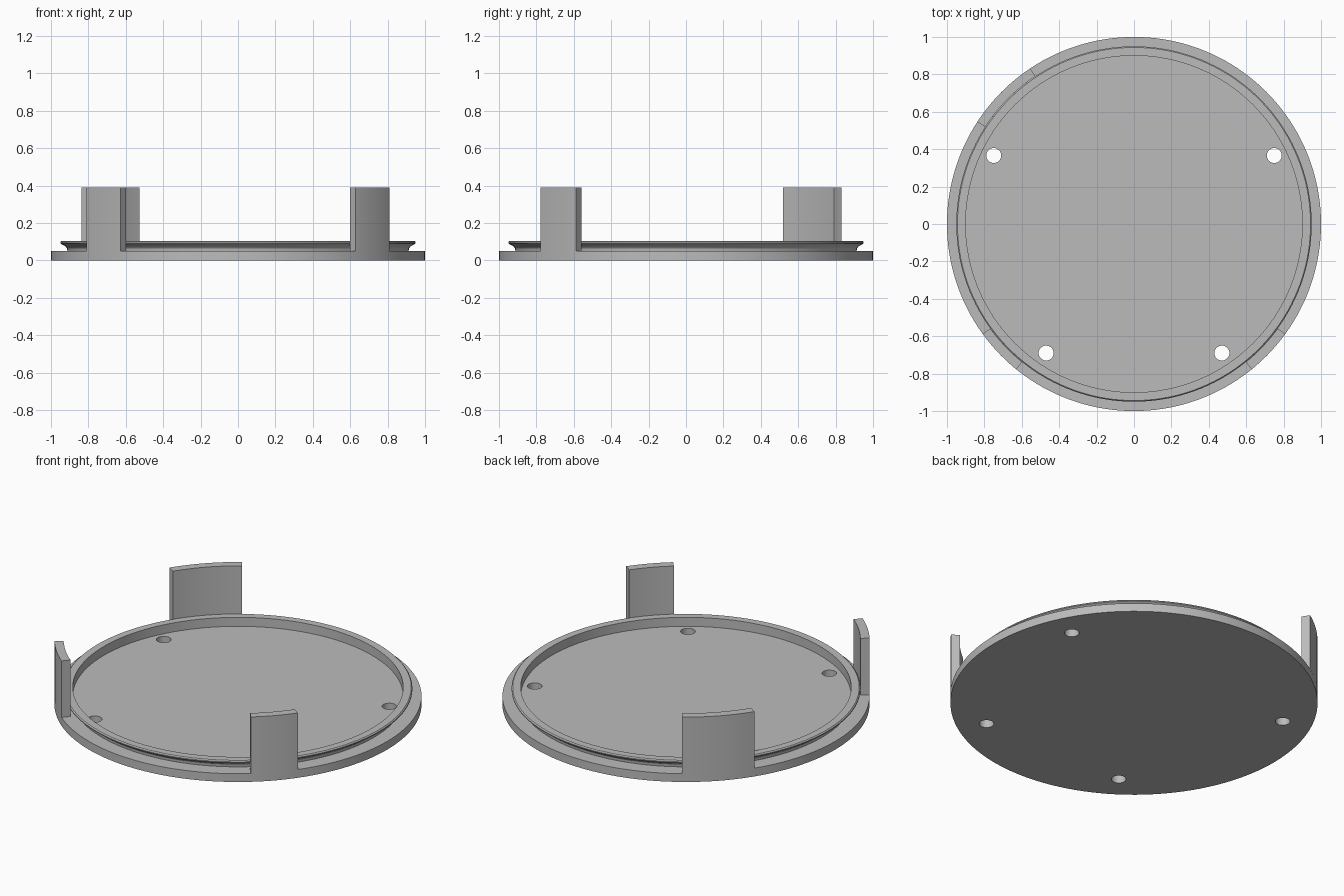
import bpy, bmesh, math

if "Cube" in bpy.data.objects:
    bpy.data.objects.remove(bpy.data.objects["Cube"])

SEGMENTS = 160
grey = bpy.data.materials.new("plain grey")
grey.diffuse_color = (0.5, 0.5, 0.5, 1)
grey.use_nodes = True
grey.node_tree.nodes["Principled BSDF"].inputs["Base Color"].default_value = grey.diffuse_color


def make_object(name, bm):
    bmesh.ops.recalc_face_normals(bm, faces=bm.faces)
    mesh = bpy.data.meshes.new(name)
    bm.to_mesh(mesh)
    bm.free()
    mesh.materials.append(grey)
    obj = bpy.data.objects.new(name, mesh)
    bpy.context.collection.objects.link(obj)
    return obj


def select_only(obj):
    bpy.ops.object.select_all(action='DESELECT')
    obj.select_set(True)
    bpy.context.view_layer.objects.active = obj


def smooth(obj):
    select_only(obj)
    bpy.ops.object.shade_smooth_by_angle(angle=math.radians(30))


# Round cover: base flange, undercut snap lip and recessed floor
profile = [(1, 0), (1, 0.05), (0.912, 0.05), (0.914, 0.065), (0.922, 0.075),
           (0.94, 0.085), (0.95, 0.092), (0.95, 0.098), (0.944, 0.104),
           (0.9, 0.104), (0.9, 0.05)]
bm = bmesh.new()
rings = []
for r, z in profile:
    rings.append([bm.verts.new((r * math.cos(2 * math.pi * i / SEGMENTS),
                                r * math.sin(2 * math.pi * i / SEGMENTS), z))
                  for i in range(SEGMENTS)])
for low, high in zip(rings, rings[1:]):
    for i in range(SEGMENTS):
        j = (i + 1) % SEGMENTS
        bm.faces.new((low[i], low[j], high[j], high[i]))
bm.faces.new(rings[0])      # underside
bm.faces.new(rings[-1])     # recessed floor
cover = make_object("cover_disc", bm)

# Four screw holes through the floor
bm = bmesh.new()
for x, y in [(0.75, 0.366), (0.47, -0.69)]:
    for side in (-1, 1):
        made = bmesh.ops.create_cone(bm, cap_ends=True, segments=32,
                                     radius1=0.04, radius2=0.04, depth=0.4)
        bmesh.ops.translate(bm, verts=made["verts"], vec=(side * x, y, 0))
cutter = make_object("hole_cutter", bm)
cutter.hide_render = True
cut = cover.modifiers.new("screw holes", 'BOOLEAN')
cut.operation = 'DIFFERENCE'
cut.solver = 'EXACT'
cut.object = cutter
select_only(cover)
bpy.ops.object.modifier_apply(modifier=cut.name)
bpy.data.objects.remove(cutter)
smooth(cover)


# Curved upright tabs standing on the flange
def make_tab(name, start, end, steps=14):
    bm = bmesh.new()
    sections = []
    for i in range(steps + 1):
        a = math.radians(start + (end - start) * i / steps)
        sections.append([bm.verts.new((r * math.cos(a), r * math.sin(a), z))
                         for r, z in [(1, 0.05), (1, 0.39),
                                      (0.95, 0.39), (0.95, 0.05)]])
    for a, b in zip(sections, sections[1:]):
        for k in range(3):      # outer wall, top, inner wall
            bm.faces.new((a[k], b[k], b[k + 1], a[k + 1]))
    bm.faces.new(sections[0])
    bm.faces.new(sections[-1])
    smooth(make_object(name, bm))


make_tab("back_left_tab", 123.7, 146.9)
make_tab("front_right_tab", -51, -36)
make_tab("front_left_tab", 216, 231)
